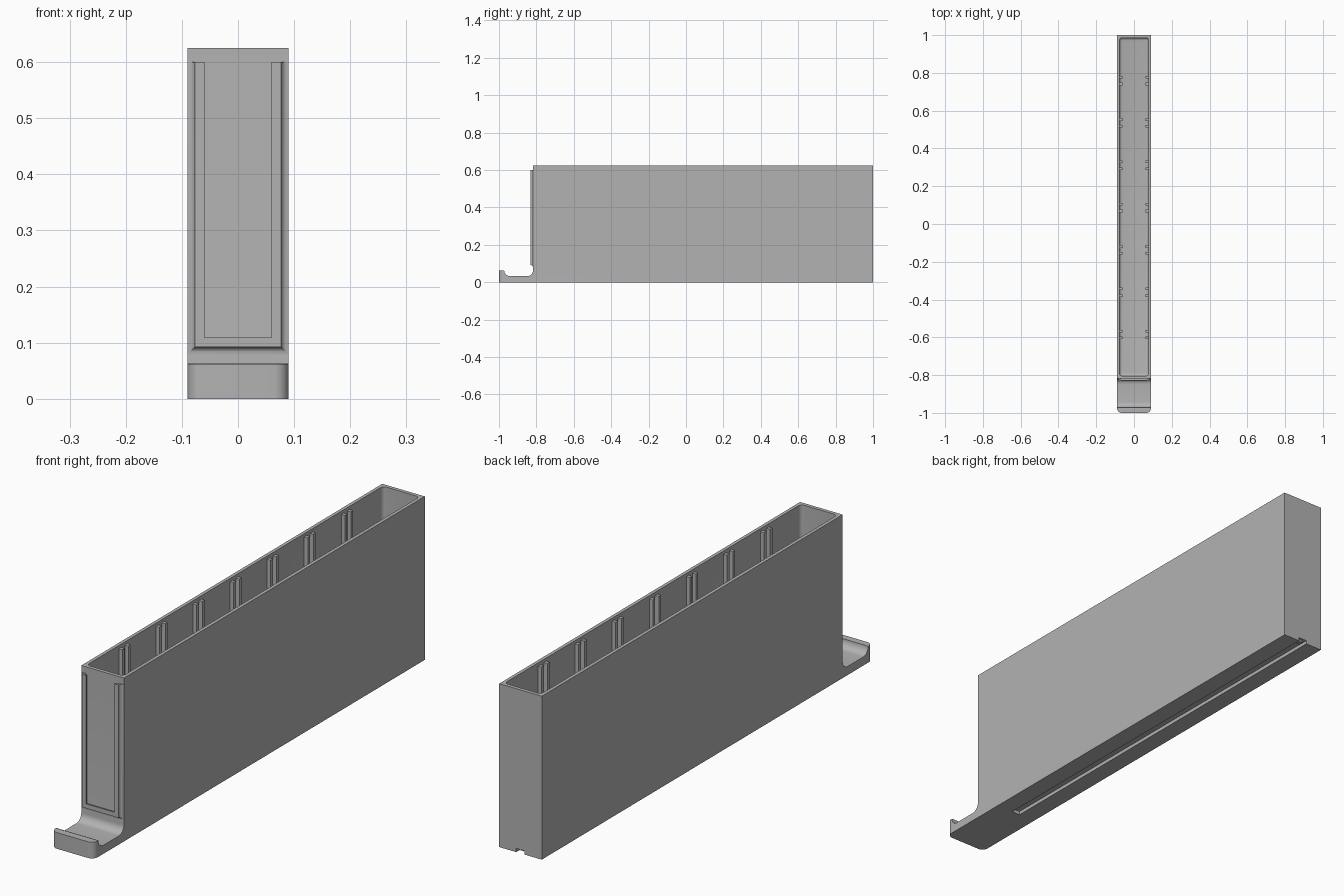
import bpy, bmesh, math

cube = bpy.data.objects.get("Cube")
if cube:
    bpy.data.objects.remove(cube)

grey = bpy.data.materials.new("light grey plastic")
grey.use_nodes = True
colour = (0.45, 0.45, 0.45, 1)
grey.diffuse_color = colour
grey.node_tree.nodes["Principled BSDF"].inputs["Base Color"].default_value = colour

HALF, FRONT, BACK, TOP = 0.09, -0.818, 1.0, 0.625


def finish(name, bm):
    bmesh.ops.recalc_face_normals(bm, faces=bm.faces)
    mesh = bpy.data.meshes.new(name)
    bm.to_mesh(mesh)
    bm.free()
    obj = bpy.data.objects.new(name, mesh)
    bpy.context.collection.objects.link(obj)
    mesh.materials.append(grey)
    return obj


def add_box(bm, lo, hi):
    verts = bmesh.ops.create_cube(bm, size=1)["verts"]
    for v in verts:
        v.co = [(a + b) / 2 + c * (b - a) for a, b, c in zip(lo, hi, v.co)]
    return verts


def loft(bm, rings):
    """Skin a row of closed rings and cap both ends."""
    rings = [[bm.verts.new(p) for p in ring] for ring in rings]
    n = len(rings[0])
    for a, b in zip(rings, rings[1:]):
        for i in range(n):
            bm.faces.new((a[i], a[(i + 1) % n], b[(i + 1) % n], b[i]))
    bm.faces.new(rings[0])
    bm.faces.new(rings[-1])


def arc(cx, cy, r, start, end, steps=8):
    angles = [math.radians(start + (end - start) * i / steps) for i in range(steps + 1)]
    return [(cx + r * math.cos(a), cy + r * math.sin(a)) for a in angles]


def subtract(obj, cutter):
    mod = obj.modifiers.new("cut", "BOOLEAN")
    mod.operation, mod.solver, mod.object = "DIFFERENCE", "EXACT", cutter
    bpy.context.view_layer.objects.active = obj
    bpy.ops.object.modifier_apply(modifier=mod.name)
    bpy.data.objects.remove(cutter)


# Bin body with the curved pull lip, one side profile extruded across x
profile = [(-1, 0), (-1, 0.062), (-0.972, 0.062)]
profile += arc(-0.942, 0.063, 0.03, 180, 270)
profile += arc(FRONT - 0.03, 0.063, 0.03, 270, 360)
profile += [(FRONT, TOP), (BACK, TOP), (BACK, 0)]
bm = bmesh.new()
loft(bm, [[(x, y, z) for y, z in profile] for x in (-HALF, HALF)])
corners = [e for e in bm.edges if all(v.co.y < -0.999 for v in e.verts)
           and abs(e.verts[0].co.z - e.verts[1].co.z) > 0.01]
bmesh.ops.bevel(bm, geom=corners, offset=0.025, segments=8, affect="EDGES", profile=0.5)
body = finish("bin_body", bm)

# Hollow interior with rounded corners and floor
bm = bmesh.new()
add_box(bm, (-0.077, FRONT + 0.014, 0.03), (0.077, BACK - 0.014, TOP + 0.1))
rounded = [e for e in bm.edges if min(v.co.z for v in e.verts) < TOP]
bmesh.ops.bevel(bm, geom=rounded, offset=0.015, segments=5, affect="EDGES", profile=0.5)
subtract(body, finish("cavity_cutter", bm))

# Guide groove under the floor, open at the back
bm = bmesh.new()
add_box(bm, (-0.018, -0.7, -0.05), (0.018, BACK + 0.05, 0.014))
subtract(body, finish("groove_cutter", bm))

# Small catch inside the groove near the back
bm = bmesh.new()
add_box(bm, (-0.007, BACK - 0.03, 0.006), (0.007, BACK - 0.01, 0.02))
catch = finish("groove_catch", bm)

# Paired divider ribs on both inner walls
bm = bmesh.new()
for i in range(7):
    centre = -0.585 + i * 0.224
    for offset in (-0.018, 0.018):
        y = centre + offset
        for side in (-1, 1):
            xs = sorted((side * 0.062, side * 0.082))
            add_box(bm, (xs[0], y - 0.007, 0.025), (xs[1], y + 0.007, TOP - 0.012))
ribs = finish("divider_ribs", bm)

# Label holder: undercut section swept in a mitred U, flared to the body
section = [(0.001, FRONT + 0.004), (0.001, FRONT)]
section += arc(0.001, FRONT - 0.012, 0.012, 90, 0, 5)
section += [(0.013, -0.832), (0.03, -0.832), (0.03, -0.827), (0.02, -0.827), (0.02, FRONT + 0.004)]
bm = bmesh.new()
rings = []
for side, at_top in ((-1, True), (-1, False), (1, False), (1, True)):
    rings.append([(side * (HALF - d), y, 0.6 if at_top else 0.079 + d) for d, y in section])
loft(bm, rings)
frame = finish("label_holder", bm)

# Smooth the fillets and keep real edges sharp
bpy.ops.object.select_all(action="DESELECT")
for obj in (body, catch, ribs, frame):
    obj.select_set(True)
bpy.context.view_layer.objects.active = body
bpy.ops.object.shade_smooth_by_angle(angle=math.radians(30))
